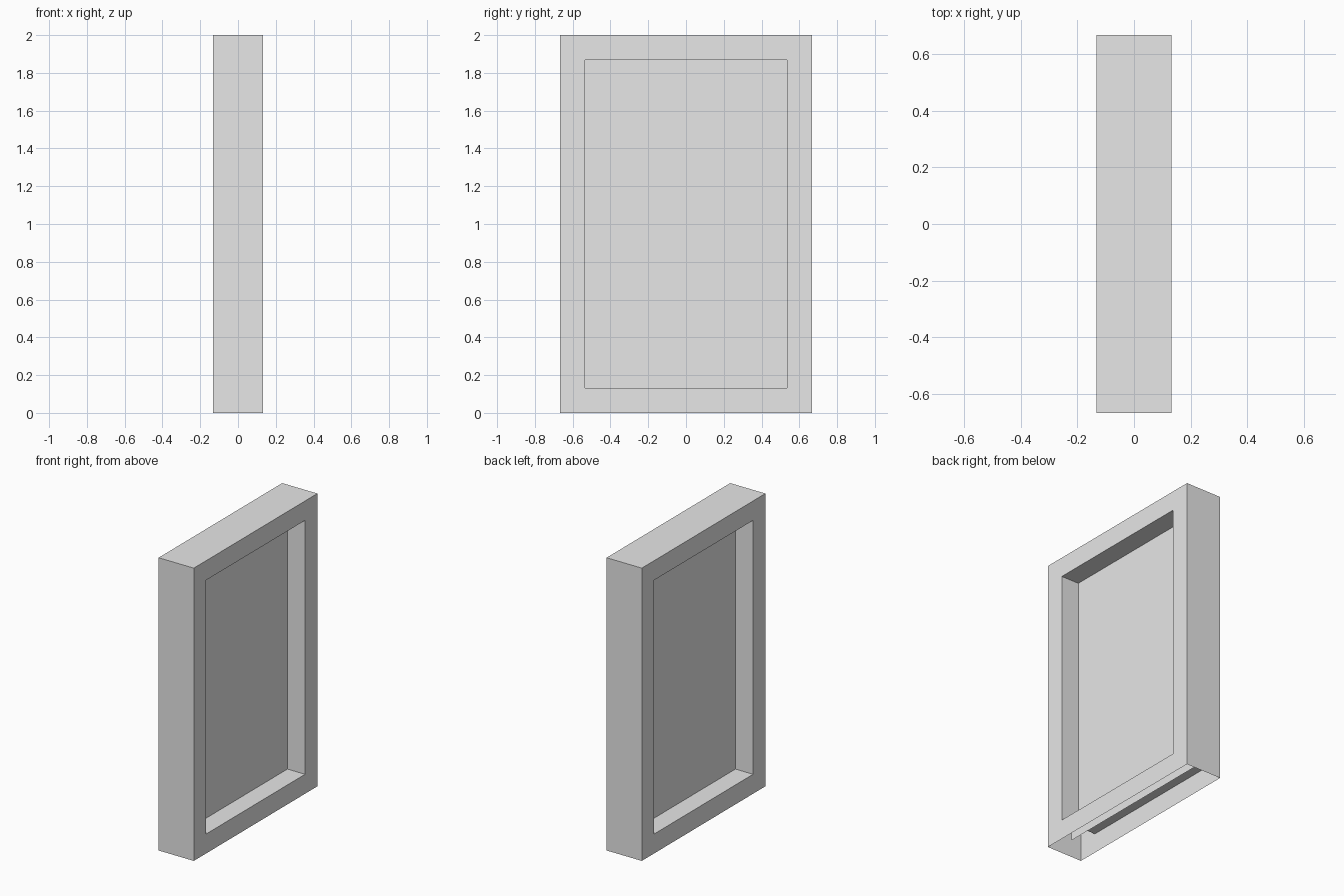
import bpy
import bmesh

cube = bpy.data.objects.get("Cube")
if cube:
    bpy.data.objects.remove(cube, do_unlink=True)

HALF_DEPTH = 0.133   # along x
HALF_WIDTH = 0.667   # along y
HEIGHT = 2.0
BORDER = 0.133       # width of the frame rails
GROOVE = 0.067       # how far the pane sits inside the rails

grey = bpy.data.materials.new("light_grey")
grey.use_nodes = True
grey.diffuse_color = (0.8, 0.8, 0.8, 1)
grey.node_tree.nodes["Principled BSDF"].inputs["Base Color"].default_value = (0.8, 0.8, 0.8, 1)


def rectangle(bm, x, inset):
    """Corner loop of an upright rectangle, starting at the bottom edge."""
    w = HALF_WIDTH - inset
    low, high = inset, HEIGHT - inset
    return [bm.verts.new((x, y, z))
            for y, z in ((-w, low), (w, low), (w, high), (-w, high))]


def bridge(bm, a, b, skip=()):
    """Join two corner loops with quads, leaving out the skipped sides."""
    for i in range(4):
        if i not in skip:
            j = (i + 1) % 4
            bm.faces.new((a[i], a[j], b[j], b[i]))


def finish(bm, name):
    mesh = bpy.data.meshes.new(name)
    bm.to_mesh(mesh)
    bm.free()
    mesh.materials.append(grey)
    obj = bpy.data.objects.new(name, mesh)
    bpy.context.collection.objects.link(obj)
    return obj


# Hollow frame, open along its underside
bm = bmesh.new()
outer_r = rectangle(bm, HALF_DEPTH, 0)
inner_r = rectangle(bm, HALF_DEPTH, BORDER)
inner_l = rectangle(bm, -HALF_DEPTH, BORDER)
outer_l = rectangle(bm, -HALF_DEPTH, 0)
bridge(bm, outer_r, inner_r)              # face on one side
bridge(bm, inner_r, inner_l)              # reveals of the opening
bridge(bm, inner_l, outer_l)              # face on the other side
bridge(bm, outer_l, outer_r, skip=(0,))   # outer sides and top, no bottom
finish(bm, "frame")

# Thin pane in the middle, its edges hidden inside the rails
bm = bmesh.new()
bm.faces.new(rectangle(bm, 0, GROOVE))
finish(bm, "pane")
